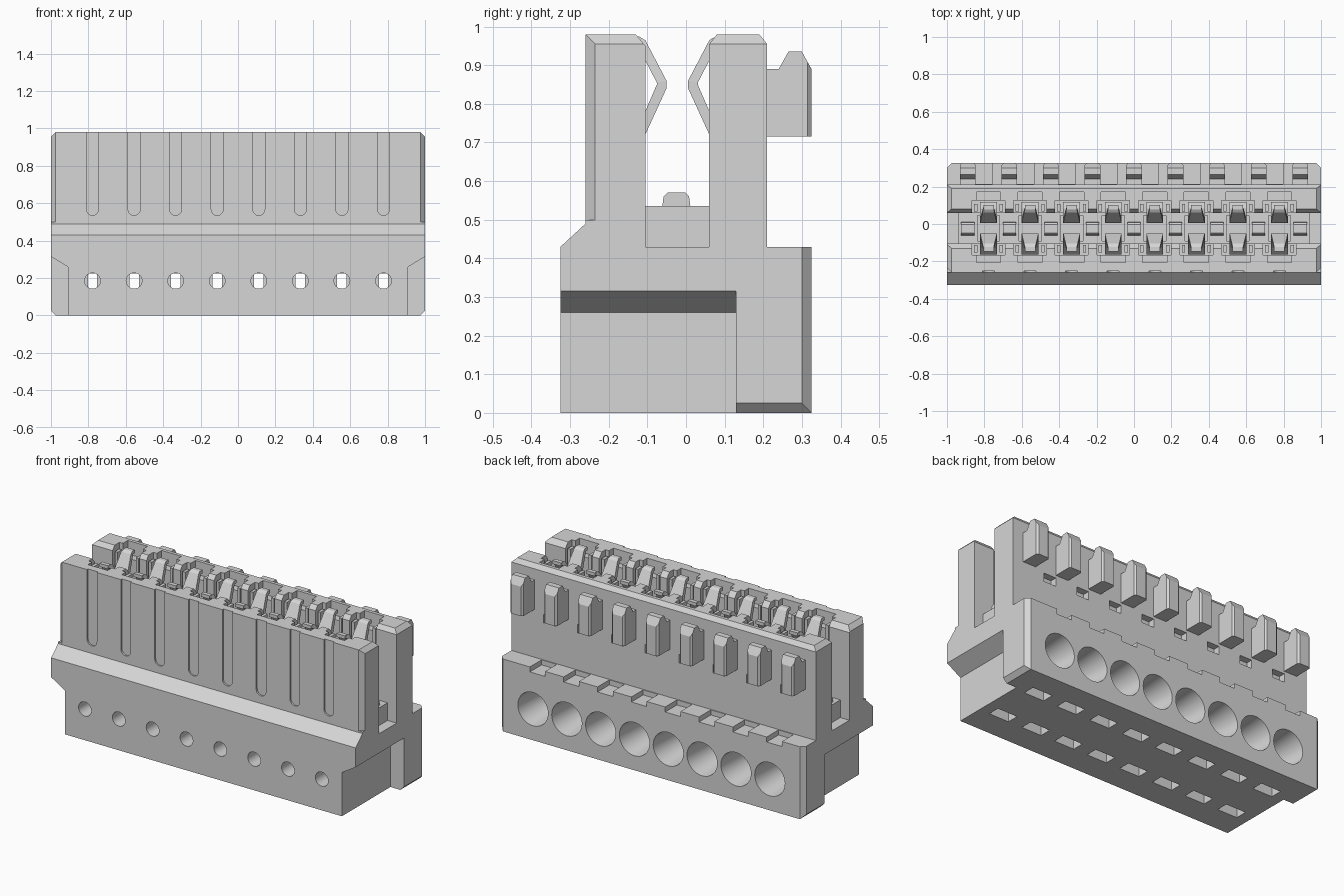
import bpy, bmesh, math
from mathutils import Matrix

if "Cube" in bpy.data.objects:
    bpy.data.objects.remove(bpy.data.objects["Cube"], do_unlink=True)

grey = bpy.data.materials.new("light_grey_plastic")
grey.use_nodes = True
colour = (0.67, 0.67, 0.67, 1)
grey.diffuse_color = colour
grey.node_tree.nodes["Principled BSDF"].inputs["Base Color"].default_value = colour

PITCH = 2 / 9
POLES = [(i - 3.5) * PITCH for i in range(8)]
GAPS = [(i - 4) * PITCH for i in range(9)]


def prism(bm, pts, axis, a, b):
    """Extrude a closed outline along an axis, with outward normals."""
    area = sum(p[0] * q[1] - q[0] * p[1] for p, q in zip(pts, pts[1:] + pts[:1]))
    if (area > 0) == (axis != "y"):
        pts = pts[::-1]

    def at(p, t):
        c = list(p)
        c.insert("xyz".index(axis), t)
        return bm.verts.new(c)
    lo = [at(p, a) for p in pts]
    hi = [at(p, b) for p in pts]
    bm.faces.new(lo)
    bm.faces.new(hi[::-1])
    for i in range(len(pts)):
        j = (i + 1) % len(pts)
        bm.faces.new((lo[i], hi[i], hi[j], lo[j]))


def box(bm, x0, x1, y0, y1, z0, z1):
    prism(bm, [(x0, y0), (x1, y0), (x1, y1), (x0, y1)], "z", z0, z1)


def cone_y(bm, x, z, y0, y1, r0, r1):
    m = Matrix.Translation((x, (y0 + y1) / 2, z)) @ Matrix.Rotation(-math.pi / 2, 4, "X")
    bmesh.ops.create_cone(bm, cap_ends=True, segments=32, radius1=r0, radius2=r1,
                          depth=y1 - y0, matrix=m)


def finish(name, bm):
    me = bpy.data.meshes.new(name)
    bm.to_mesh(me)
    bm.free()
    me.materials.append(grey)
    ob = bpy.data.objects.new(name, me)
    bpy.context.scene.collection.objects.link(ob)
    return ob


def cut(ob, bm):
    cutter = finish("cutter", bm)
    cutter.hide_render = True
    mod = ob.modifiers.new("cut", "BOOLEAN")
    mod.operation, mod.solver, mod.object = "DIFFERENCE", "EXACT", cutter
    mod.use_self = True
    bpy.context.view_layer.update()
    dg = bpy.context.evaluated_depsgraph_get()
    me = bpy.data.meshes.new_from_object(ob.evaluated_get(dg))
    ob.modifiers.clear()
    ob.data = me
    bpy.data.objects.remove(cutter, do_unlink=True)


# Housing with two tall walls and an open slot between them
bm = bmesh.new()
prism(bm, [(-.325, 0), (.325, 0), (.325, .43), (.21, .43), (.21, .955), (.19, .98),
           (.08, .98), (.06, .955), (.06, .43), (-.105, .43), (-.105, .95), (-.13, .98),
           (-.26, .98), (-.26, .49), (-.325, .43)], "x", -1, 1)
housing = finish("housing", bm)

# Narrowed lower front and chamfered ends
bm = bmesh.new()
for s in (-1, 1):
    prism(bm, [(s * .91, -.1), (s * .91, .26), (s * 1.1, .376), (s * 1.1, -.1)], "y", -.5, .13)
cut(housing, bm)
bm = bmesh.new()
for s in (-1, 1):
    prism(bm, [(s * .965, .335), (s * 1.01, .29), (s * 1.01, .335)], "z", -.1, .48)
    prism(bm, [(s * .965, -.27), (s * 1.01, -.225), (s * 1.01, -.27)], "z", .5, 1.1)
cut(housing, bm)
bm = bmesh.new()
for s in (-1, 1):
    prism(bm, [(s * .965, .99), (s * 1.01, .945), (s * 1.01, .99)], "y", -.4, .3)
    prism(bm, [(s * .965, -.01), (s * 1.01, .035), (s * 1.01, -.01)], "y", .125, .4)
cut(housing, bm)

# Round-ended grooves in the front wall
bm = bmesh.new()
for x in POLES:
    arc = [(x + .032 * math.cos(a), .567 + .032 * math.sin(a))
           for a in (math.pi + i * math.pi / 10 for i in range(11))]
    prism(bm, arc + [(x + .032, 1.1), (x - .032, 1.1)], "y", -.4, -.25)
cut(housing, bm)

# Test holes, wire funnels and the narrow passages joining them
bm = bmesh.new()
for x in POLES:
    cone_y(bm, x, .185, -.4, -.1, .042, .042)
    cone_y(bm, x, .185, 0, .335, .07, .1)
cut(housing, bm)
bm = bmesh.new()
for x in POLES:
    box(bm, x - .025, x + .025, -.15, .05, .145, .225)
cut(housing, bm)

# Underside pockets, ledge notches and wall windows
bm = bmesh.new()
for x in POLES:
    for y in (-.135, .15):
        box(bm, x - .065, x + .065, y - .035, y + .035, -.1, .07)
    box(bm, x - .08, x + .02, .215, .4, .4, .5)
    box(bm, x - .07, x + .01, .17, .3, .65, .7)
cut(housing, bm)

# Contact chambers opening into the slot from both walls
bm = bmesh.new()
for x in POLES:
    box(bm, x - .088, x + .088, -.165, -.09, .56, 1.1)
    box(bm, x - .088, x + .088, .05, .125, .56, 1.1)
cut(housing, bm)
bm = bmesh.new()
for x in POLES:
    box(bm, x - .065, x + .065, -.205, -.15, .9, 1.1)
    box(bm, x - .065, x + .065, .11, .17, .9, 1.1)
cut(housing, bm)

# Raised slot floor and its middle rib, open at each contact
bm = bmesh.new()
box(bm, -.94, .94, -.106, .061, .42, .535)
floor = finish("slot_floor", bm)
bm = bmesh.new()
for x in POLES:
    box(bm, x - .06, x + .06, -.09, .045, .45, .7)
cut(floor, bm)
bm = bmesh.new()
for x in GAPS:
    prism(bm, [(-.062, .53), (-.058, .56), (-.048, .57), (-.002, .57), (.008, .56),
               (.012, .53)], "x", x - .035, x + .035)
finish("slot_rib", bm)

# Latching hooks on the back
bm = bmesh.new()
for x in GAPS:
    prism(bm, [(.2, .715), (.325, .715), (.325, .89), (.3, .935), (.265, .935),
               (.24, .89), (.2, .89)], "x", x - .042, x + .042)
hooks = finish("latch_hooks", bm)
bm = bmesh.new()
for x in GAPS:
    for s in (-1, 1):
        prism(bm, [(x + s * .022, .335), (x + s * .052, .305), (x + s * .052, .335)],
              "z", .6, 1.1)
cut(hooks, bm)

# Bent spring contacts: (distance from slot middle, height, half width)
INNER = [(.115, .54, .045), (.115, .68, .045), (.083, .72, .045), (.028, .84, .045),
         (.028, .86, .045), (.083, .965, .032), (.1, .975, .028), (.125, .975, .028)]
OUTER = [(.14, .54, .045), (.14, .69, .045), (.105, .73, .045), (.053, .85, .045),
         (.053, .855, .045), (.1, .945, .032), (.11, .955, .028), (.125, .955, .028)]
bm = bmesh.new()
for x in POLES:
    for s in (-1, 1):
        rows = []
        for (d0, z0, w0), (d1, z1, w1) in zip(INNER, OUTER):
            rows.append([bm.verts.new((x + sx * w, -.0225 + s * d, z)) for d, z, w, sx in
                         ((d0, z0, w0, -1), (d0, z0, w0, 1), (d1, z1, w1, 1), (d1, z1, w1, -1))])
        for a, b in zip(rows, rows[1:]):
            for i in range(4):
                j = (i + 1) % 4
                bm.faces.new((a[i], a[j], b[j], b[i]))
        bm.faces.new(rows[0])
        bm.faces.new(rows[-1])
bmesh.ops.recalc_face_normals(bm, faces=bm.faces)
finish("spring_contacts", bm)

# Metal cage plates beside the springs
bm = bmesh.new()
for x in POLES:
    for s in (-1, 1):
        near, far = sorted((-.0225 + s * .09, -.0225 + s * .13))
        for t in (-1, 1):
            x0, x1 = sorted((x + t * .06, x + t * .078))
            box(bm, x0, x1, near, far, .5, .95)
finish("contact_cages", bm)

# Smooth the round bores, keep the edges crisp
bpy.ops.object.select_all(action="DESELECT")
housing.select_set(True)
bpy.context.view_layer.objects.active = housing
bpy.ops.object.shade_smooth_by_angle(angle=math.radians(25))
